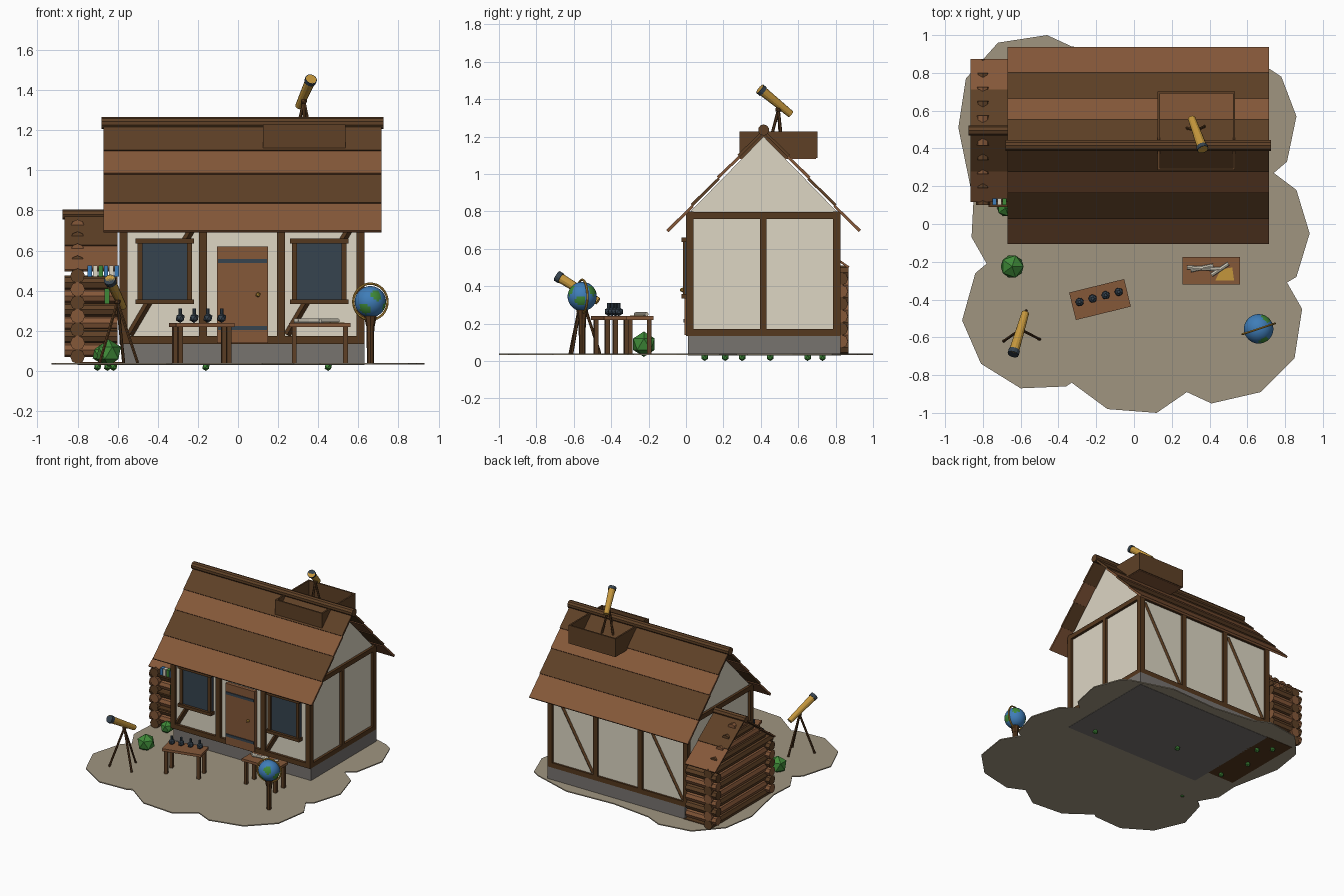
import bpy, bmesh, math
from mathutils import Vector, Matrix

cube = bpy.data.objects.get("Cube")
if cube:
    bpy.data.objects.remove(cube, do_unlink=True)


# Materials
def material(name, hexcode):
    srgb = [int(hexcode[i:i + 2], 16) / 255 for i in (0, 2, 4)]
    color = [((c + 0.055) / 1.055) ** 2.4 for c in srgb] + [1]
    m = bpy.data.materials.new(name)
    m.use_nodes = True
    m.diffuse_color = color
    m.node_tree.nodes["Principled BSDF"].inputs["Base Color"].default_value = color
    return m


PLASTER = material("cream plaster", "DDD6C4")
BEAM = material("beam brown", "55381E")
DARK = material("dark wood", "5E4026")
WOOD = material("light wood", "855839")
STONE = material("grey stone", "77736F")
EARTH = material("tan earth", "A09580")
SLATE = material("slate blue", "36434F")
GOLD = material("gold", "C4963C")
GREEN = material("leaf green", "3F8A38")
BLUE = material("sea blue", "3F7DB8")


# Helpers
def finish(name, bm, *mats, smooth=False):
    bmesh.ops.recalc_face_normals(bm, faces=bm.faces[:])
    mesh = bpy.data.meshes.new(name)
    bm.to_mesh(mesh)
    bm.free()
    for m in mats:
        mesh.materials.append(m)
    for p in mesh.polygons:
        p.use_smooth = smooth
    ob = bpy.data.objects.new(name, mesh)
    bpy.context.collection.objects.link(ob)
    return ob


def extrude(name, mat, points, step):
    bm = bmesh.new()
    face = bm.faces.new([bm.verts.new(p) for p in points])
    new = bmesh.ops.extrude_face_region(bm, geom=[face])["geom"]
    bmesh.ops.translate(bm, vec=step, verts=[v for v in new if isinstance(v, bmesh.types.BMVert)])
    return finish(name, bm, mat)


def prism(name, mat, profile, x0, x1):
    return extrude(name, mat, [(x0, y, z) for y, z in profile], (x1 - x0, 0, 0))


def box(name, mat, x, y, z):
    return prism(name, mat, [(y[0], z[0]), (y[1], z[0]), (y[1], z[1]), (y[0], z[1])], *x)


def rod(name, mat, a, b, r, r2=None, sides=10):
    a, b = Vector(a), Vector(b)
    turn = (b - a).to_track_quat("Z", "Y").to_matrix().to_4x4()
    bm = bmesh.new()
    bmesh.ops.create_cone(bm, cap_ends=True, segments=sides, radius1=r,
                          radius2=r if r2 is None else r2, depth=(b - a).length,
                          matrix=Matrix.Translation((a + b) / 2) @ turn)
    return finish(name, bm, mat)


def blob(name, mat, center, r):
    bm = bmesh.new()
    bmesh.ops.create_icosphere(bm, subdivisions=1, radius=r, matrix=Matrix.Translation(center))
    return finish(name, bm, mat)


def planks(name, ridge, eave, cuts, x, lift):
    # overlapping boards on both slopes; each lower edge is lifted over the next board
    ridge, eave = Vector(ridge), Vector(eave)
    for side in (1, -1):
        for i, (s, t) in enumerate(zip(cuts, cuts[1:])):
            a, b = ridge.lerp(eave, s), ridge.lerp(eave, t)
            down = (eave - ridge).normalized()
            out = Vector((down.y, -down.x))
            if out.y < 0:
                out = -out
            pts = [a - out * lift, a, b + out * lift * .6, b - out * lift * .6]
            profile = [(ridge.x + side * (p.x - ridge.x), p.y) for p in pts]
            prism(name, WOOD if i % 2 else DARK, profile, *x)


# Ground and hidden tufts
outline = [(-.46, 1), (-.33, .94), (0, .9), (.4, .92), (.72, .82), (.78, .78), (.86, .57), (.81, .33),
           (.74, .27), (.86, .18), (.93, -.05), (.86, -.28), (.81, -.31), (.89, -.45), (.85, -.71),
           (.67, -.89), (.41, -.95), (.28, -.89), (.12, -1), (-.14, -.98), (-.33, -.84), (-.36, -.86),
           (-.6, -.87), (-.81, -.74), (-.91, -.51), (-.84, -.26), (-.78, -.21), (-.86, -.07),
           (-.85, .12), (-.93, .51), (-.89, .77), (-.72, .96)]
extrude("ground", EARTH, [(x, y, .032) for x, y in outline], (0, 0, .008))
for x, y in [(-.65, .21), (-.7, .45), (-.62, .65), (-.7, .73), (-.16, .3), (.45, .1)]:
    blob("grass_tuft", GREEN, (x, y, .02), .02)
blob("bush", GREEN, (-.645, -.225, .09), .068)
blob("bush", GREEN, (-.68, .085, .085), .05)

# House body
box("plinth", STONE, (-.57, .63), (.01, .825), (.03, .135))
box("walls", PLASTER, (-.57, .61), (.02, .81), (.13, .795))
prism("gable", PLASTER, [(.015, .79), (.815, .79), (.415, 1.2)], -.57, .61)
for y in (0, .785):
    for x in (-.59, -.195, .195, .59):
        box("wall_post", BEAM, (x, x + .04), (y, y + .04), (.135, .795))
    for z in (.135, .76):
        box("wall_rail", BEAM, (-.59, .63), (y, y + .04), (z, z + .038))
    for x in (-.55, .235):
        low, high = Vector((x + .01, y + .02, .18)), Vector((x + .34, y + .02, .74))
        rod("brace", BEAM, low, high, .018, sides=4)
for x in (-.59, .59):
    box("end_post", BEAM, (x, x + .04), (.395, .43), (.135, .795))
    for z in (.135, .76):
        box("end_rail", BEAM, (x, x + .04), (0, .825), (z, z + .036))

# Main roof
planks("roof_board", (.415, 1.238), (-.1, .695), (0, .26, .475, .745, 1), (-.67, .715), .014)
rod("ridge_log", DARK, (-.68, .415, 1.235), (.725, .415, 1.235), .03)

# Roof lookout
for y in (.285, .69):
    box("lookout_wall", DARK, (.125, .535), (y, y + .012), (1.085, 1.228))
for x in (.125, .523):
    box("lookout_side", DARK, (x, x + .012), (.285, .7), (1.085, 1.228))
box("lookout_floor", WOOD, (.13, .53), (.29, .695), (1.08, 1.105))

# Windows
for x in (-.5, .27):
    box("window_glass", SLATE, (x, x + .27), (-.005, .02), (.34, .65))
    for s in (x, x + .245):
        box("window_jamb", BEAM, (s, s + .025), (-.015, .02), (.34, .65))
    for z in (.333, .635):
        box("window_sill", BEAM, (x - .01, x + .28), (-.025, .02), (z, z + .024))

# Door
box("door", WOOD, (-.105, .15), (-.008, .02), (.14, .62))
for z in (.205, .537):
    box("door_hinge", SLATE, (-.1, .145), (-.014, 0), (z, z + .02))
blob("door_knob", GOLD, (.1, -.02, .38), .013)

# Log annex
for i in range(7):
    z = .072 + .067 * i
    rod("side_log", WOOD if i % 2 else DARK, (-.8, .1, z), (-.8, .87, z), .037, sides=8)
    if i < 6:
        for y in (.16, .83):
            rod("end_log", DARK if i % 2 else WOOD, (-.865, y, z + .033), (-.6, y, z + .033), .036, sides=8)
for i in range(4):
    z = .54 + .06 * i
    half = (.8 - z) * 1.25 - .02
    rod("gable_log", WOOD if i % 2 else DARK, (-.8, .495 - half, z), (-.8, .495 + half, z), .035, sides=8)
box("annex_floor", BEAM, (-.8, -.56), (.16, .83), (.03, .045))
planks("annex_board", (.495, .785), (.12, .5), (0, .57, 1), (-.865, -.6), .01)
rod("annex_ridge", DARK, (-.875, .495, .78), (-.6, .495, .78), .026, sides=8)

# Wall shelves with books
for z in (.2, .325, .46):
    box("shelf", BEAM, (-.77, -.6), (.09, .14), (z, z + .012))
for i, mat in enumerate((BLUE, PLASTER, GREEN, BLUE, PLASTER, BLUE)):
    x = -.75 + i * .027
    box("book", mat, (x, x + .022), (.1, .135), (.472, .525))
box("book", GREEN, (-.665, -.64), (.1, .135), (.337, .41))


# Tables
def table(center, size, angle):
    spin = Matrix.Translation(center) @ Matrix.Rotation(angle, 4, "Z")
    w, d = size[0] / 2, size[1] / 2
    parts = [box("table_top", WOOD, (-w, w), (-d, d), (.22, .24))]
    for sx in (-1, 1):
        for sy in (-1, 1):
            x, y = sx * (w - .025), sy * (d - .022)
            parts.append(box("table_leg", DARK, (x - .012, x + .012), (y - .012, y + .012), (.035, .22)))
    for p in parts:
        p.data.transform(spin)


table((-.18, -.4, 0), (.3, .15), .24)
table((.408, -.247, 0), (.305, .145), 0)
for i in range(4):
    x, y = -.288 + .069 * i, -.413 + .018 * i
    blob("flask", SLATE, (x, y, .264), .025)
    rod("flask_neck", SLATE, (x, y, .28), (x, y, .31), .009, sides=8)
for a, b in [((.28, -.23), (.46, -.24)), ((.3, -.245), (.42, -.22)), ((.41, -.27), (.5, -.21))]:
    rod("scroll", PLASTER, (*a, .25), (*b, .25), .011, sides=8)
extrude("map_sheet", GOLD, [(.43, -.3, .241), (.53, -.3, .241), (.52, -.23, .241), (.46, -.24, .241)], (0, 0, .003))


# Telescopes
def telescope(lens, eye, feet):
    lens, eye = Vector(lens), Vector(eye)
    hub = lens.lerp(eye, .6) - Vector((0, 0, .03))
    rod("telescope_tube", GOLD, eye, lens, .02, .027, 12)
    rod("telescope_cap", SLATE, lens.lerp(eye, .1), lens, .03, sides=12)
    blob("tripod_hub", BEAM, hub, .018)
    for f in feet:
        rod("tripod_leg", BEAM, hub, f, .008, sides=6)


telescope((-.64, -.69, .455), (-.575, -.47, .32), [(-.69, -.62, .04), (-.5, -.61, .04), (-.57, -.46, .04)])
telescope((.365, .395, 1.455), (.305, .56, 1.32), [(.27, .51, 1.1), (.38, .52, 1.1), (.33, .43, 1.1)])

# Globe on a stand, with land patches picked by direction
center = Vector((.66, -.555, .345))
bm = bmesh.new()
bmesh.ops.create_uvsphere(bm, u_segments=32, v_segments=20, radius=.078)
lands = [Vector(d).normalized() for d in [(.4, -.8, .4), (-.4, -.8, -.5), (.5, .7, .4), (-.7, .5, -.2), (.9, -.1, -.3)]]
for f in bm.faces:
    if any(f.calc_center_median().normalized().dot(d) > .93 for d in lands):
        f.material_index = 1
bmesh.ops.translate(bm, vec=center, verts=bm.verts[:])
finish("globe", bm, BLUE, GREEN, smooth=True)
bpy.ops.mesh.primitive_torus_add(major_radius=.09, minor_radius=.006, major_segments=32, minor_segments=6,
                                 location=center, rotation=(math.pi / 2, 0, .32))
ring = bpy.context.object
ring.name = "globe_ring"
ring.data.materials.append(GOLD)
rod("globe_post", BEAM, (.66, -.555, .035), (.66, -.555, .25), .017, .02, 8)
rod("globe_cup", BEAM, (.66, -.555, .225), (.66, -.555, .275), .022, .032, 8)
